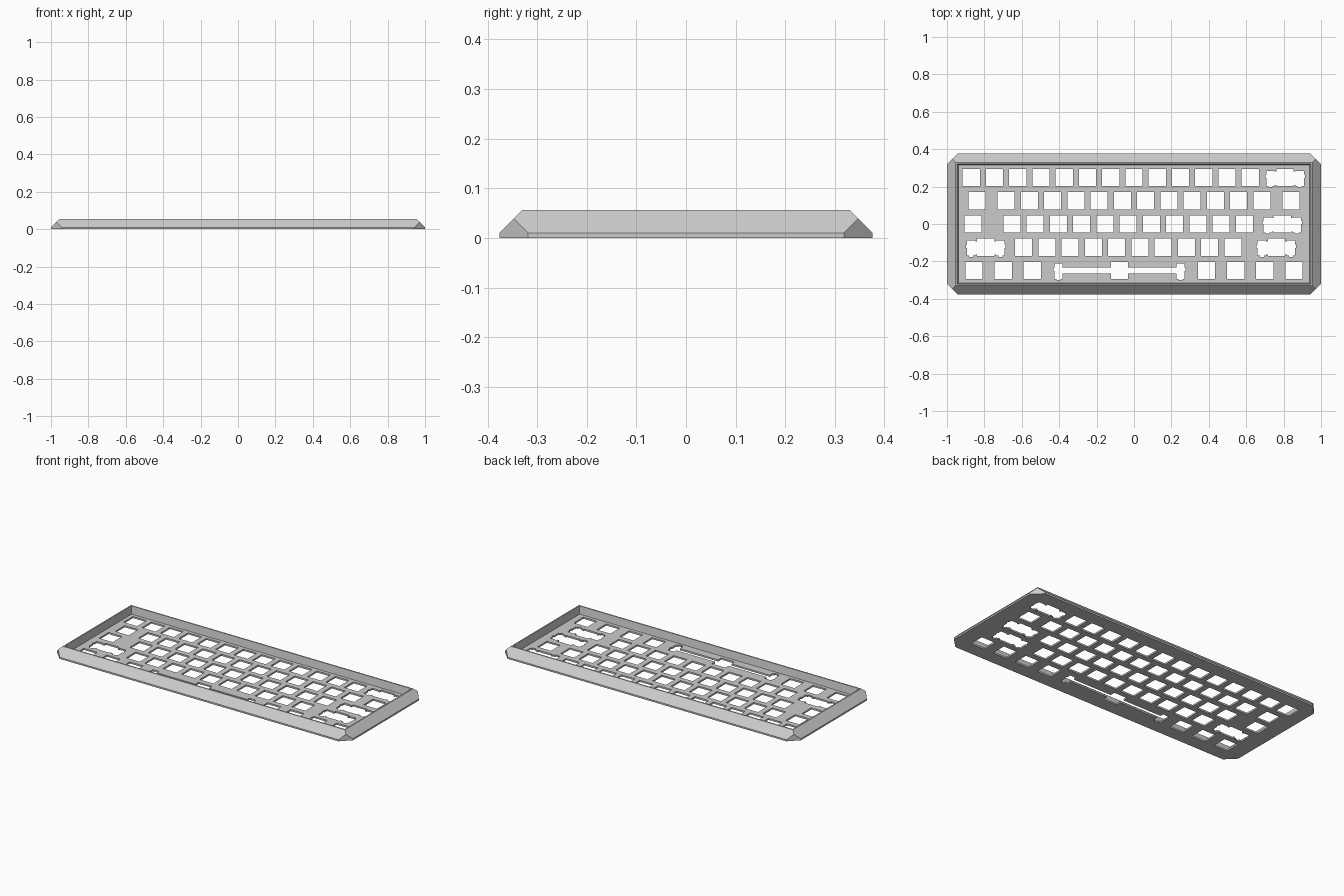
import bpy
import bmesh
from mathutils import Vector

cube = bpy.data.objects.get("Cube")
if cube:
    bpy.data.objects.remove(cube, do_unlink=True)

UNIT = 0.1243           # spacing of one key
MM = UNIT / 19.05       # cutout dimensions are given in millimetres
HX, HY = 1.0, 0.376     # half size of the footprint
CHAMFER = 0.058
PLATE_Z, TOP_Z = 0.01, 0.056

grey = bpy.data.materials.new("light grey")
grey.use_nodes = True
grey.diffuse_color = (0.6, 0.6, 0.6, 1)
bsdf = next(n for n in grey.node_tree.nodes if n.type == "BSDF_PRINCIPLED")
bsdf.inputs["Base Color"].default_value = grey.diffuse_color


def add_object(name, mesh):
    obj = bpy.data.objects.new(name, mesh)
    bpy.context.collection.objects.link(obj)
    mesh.materials.clear()
    mesh.materials.append(grey)
    return obj


# Outlines
def footprint():
    c = CHAMFER
    return [(HX - c, -HY), (HX, c - HY), (HX, HY - c), (HX - c, HY),
            (c - HX, HY), (-HX, HY - c), (-HX, c - HY), (c - HX, -HY)]


def switch_hole():
    return [(7, 7), (7, -7), (-7, -7), (-7, 7)]


def stabilizer_hole(o, high, low):
    """Switch hole joined by channels to a stabilizer pocket at each side."""
    a, b = o - 3.375, o + 3.375
    half = [(7, 7), (7, high), (a, high), (a, 5.53), (b, 5.53), (b, 2.3),
            (o + 4.2, 2.3), (o + 4.2, -0.5), (b, -0.5), (b, -6.77),
            (o + 1.65, -6.77), (o + 1.65, -7.97), (o - 1.65, -7.97),
            (o - 1.65, -6.77), (a, -6.77), (a, low), (7, low), (7, -7)]
    return half + [(-x, y) for x, y in reversed(half)]


# Key layout: hole centres in key units from the left edge, back row first
def run(start, count):
    return [start + i for i in range(count)]


rows = [
    run(0.5, 13),
    [0.75] + run(2, 12) + [14.25],
    [0.575] + run(2.25, 11),
    run(2.75, 10),
    [0.625, 1.875, 3.125, 10.625, 11.875, 13.125, 14.375],
]
wide_keys = [(14, 0), (13.875, 2), (1.125, 3), (13.625, 3)]


def place(points, column, row):
    cx, cy = (column - 7.5) * UNIT, (2 - row) * UNIT
    return [(cx + x * MM, cy + y * MM) for x, y in points]


outlines = [footprint()]
for r, columns in enumerate(rows):
    outlines += [place(switch_hole(), c, r) for c in columns]
outlines += [place(stabilizer_hole(11.94, 4.73, -5.97), c, r) for c, r in wide_keys]
outlines.append(place(stabilizer_hole(50, 2.3, -2.3), 6.875, 4))

# Switch plate: filled flat curve with holes, extruded and turned into a mesh
curve = bpy.data.curves.new("plate_outline", "CURVE")
curve.dimensions = "2D"
curve.fill_mode = "BOTH"
curve.extrude = PLATE_Z / 2
for points in outlines:
    spline = curve.splines.new("POLY")
    spline.points.add(len(points) - 1)
    for p, (x, y) in zip(spline.points, points):
        p.co = (x, y, 0, 1)
    spline.use_cyclic_u = True
helper = bpy.data.objects.new("plate_outline", curve)
bpy.context.collection.objects.link(helper)
bpy.context.view_layer.update()
evaluated = helper.evaluated_get(bpy.context.evaluated_depsgraph_get())
plate_mesh = bpy.data.meshes.new_from_object(evaluated)
bpy.data.objects.remove(helper, do_unlink=True)

bm = bmesh.new()
bm.from_mesh(plate_mesh)
bmesh.ops.remove_doubles(bm, verts=bm.verts, dist=0.00001)
bmesh.ops.translate(bm, verts=bm.verts, vec=Vector((0, 0, PLATE_Z / 2)))
bmesh.ops.recalc_face_normals(bm, faces=bm.faces)
for f in bm.faces:
    f.smooth = False
bm.to_mesh(plate_mesh)
bm.free()
add_object("switch_plate", plate_mesh)

# Bezel: sloped frame with vertically cut corners
bm = bmesh.new()


def ring(inset, z):
    x, y = HX - inset, HY - inset
    return [bm.verts.new((sx * x, sy * y, z))
            for sx, sy in ((1, -1), (1, 1), (-1, 1), (-1, -1))]


base = [bm.verts.new((x, y, PLATE_Z)) for x, y in footprint()]
apex = ring(CHAMFER / 2, PLATE_Z + CHAMFER / 2)
top = ring(TOP_Z - PLATE_Z, TOP_Z)
rim = ring(0.054, TOP_Z)
foot = ring(0.061, PLATE_Z)
for i in range(4):
    j = (i + 1) % 4
    bm.faces.new((base[2 * i], base[2 * i + 1], apex[i]))
    bm.faces.new((base[2 * i + 1], base[2 * j], apex[j], top[j], top[i], apex[i]))
    bm.faces.new((top[i], top[j], rim[j], rim[i]))
    bm.faces.new((rim[i], rim[j], foot[j], foot[i]))
bezel_mesh = bpy.data.meshes.new("bezel")
bm.to_mesh(bezel_mesh)
bm.free()
add_object("bezel", bezel_mesh)
